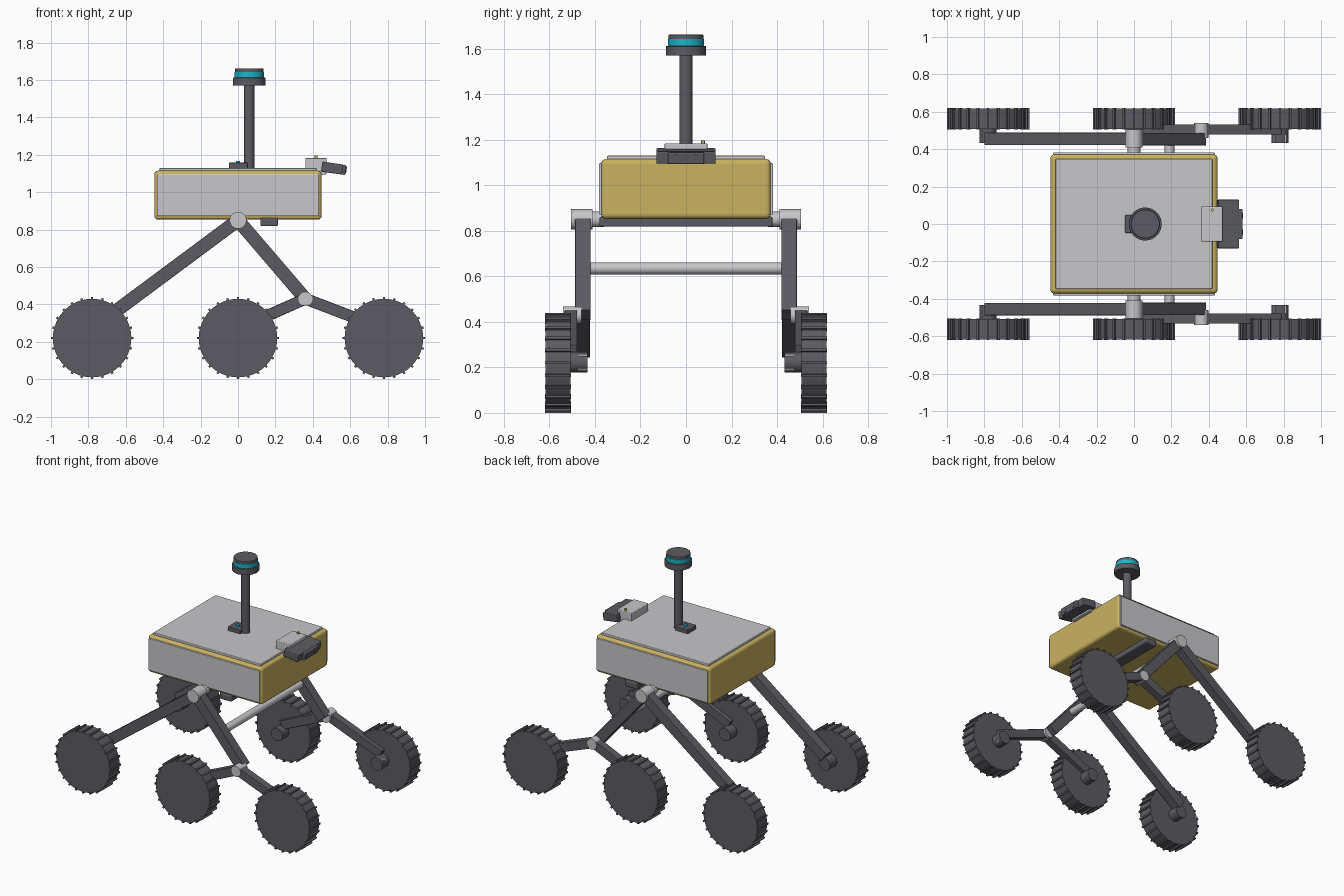
import bpy, bmesh, math
from mathutils import Matrix, Vector

if "Cube" in bpy.data.objects:
    bpy.data.objects.remove(bpy.data.objects["Cube"])


def material(name, rgb):
    m = bpy.data.materials.new(name)
    m.diffuse_color = (*rgb, 1)
    m.use_nodes = True
    m.node_tree.nodes["Principled BSDF"].inputs["Base Color"].default_value = m.diffuse_color
    return m


DARK = material("dark grey", (0.108, 0.105, 0.122))
SILVER = material("light grey", (0.57, 0.57, 0.59))
GOLD = material("gold", (0.59, 0.45, 0.12))
CYAN = material("cyan", (0.01, 0.46, 0.58))


def finish(name, bm, mat, bevel=0.0, smooth=True):
    me = bpy.data.meshes.new(name)
    bm.to_mesh(me)
    bm.free()
    me.materials.append(mat)
    ob = bpy.data.objects.new(name, me)
    bpy.context.collection.objects.link(ob)
    if bevel:
        b = ob.modifiers.new("bevel", 'BEVEL')
        b.width, b.segments = bevel, 3
    if smooth:
        bpy.ops.object.select_all(action='DESELECT')
        ob.select_set(True)
        bpy.context.view_layer.objects.active = ob
        bpy.ops.object.shade_smooth_by_angle(angle=math.radians(30))
    return ob


def add_box(bm, matrix, size):
    bmesh.ops.create_cube(bm, size=1, matrix=matrix @ Matrix.Diagonal((*size, 1)))


def box(name, lo, hi, mat, bevel=0.0, pitch=0.0):
    lo, hi = Vector(lo), Vector(hi)
    bm = bmesh.new()
    add_box(bm, Matrix.Translation((lo + hi) / 2) @ Matrix.Rotation(pitch, 4, 'Y'), hi - lo)
    return finish(name, bm, mat, bevel, smooth=False)


def rod(name, a, b, r, mat, seg=32, bevel=0.0):
    a, b = Vector(a), Vector(b)
    d = b - a
    bm = bmesh.new()
    bmesh.ops.create_cone(
        bm, cap_ends=True, segments=seg, radius1=r, radius2=r, depth=d.length,
        matrix=Matrix.Translation((a + b) / 2) @ d.to_track_quat('Z', 'Y').to_matrix().to_4x4())
    return finish(name, bm, mat, bevel)


def beam(name, a, b, y0, y1, thick, mat):
    """Square bar between two (x, z) points, spanning y0 to y1."""
    dx, dz = b[0] - a[0], b[1] - a[1]
    mid = ((a[0] + b[0]) / 2, (y0 + y1) / 2, (a[1] + b[1]) / 2)
    bm = bmesh.new()
    add_box(bm, Matrix.Translation(mid) @ Matrix.Rotation(-math.atan2(dz, dx), 4, 'Y'),
            (math.hypot(dx, dz), abs(y1 - y0), thick))
    return finish(name, bm, mat, 0.003, smooth=False)


def wheel(name, x, s):
    """Drum with raised tread bars."""
    c = Vector((x, s * 0.563, 0.22))
    bm = bmesh.new()
    bmesh.ops.create_cone(bm, cap_ends=True, segments=48, radius1=0.21, radius2=0.21,
                          depth=0.11, matrix=Matrix.Translation(c) @ Matrix.Rotation(math.pi / 2, 4, 'X'))
    for i in range(24):
        m = (Matrix.Translation(c) @ Matrix.Rotation(i * math.tau / 24, 4, 'Y')
             @ Matrix.Translation((0, 0, 0.21)))
        add_box(bm, m, (0.012, 0.114, 0.02))
    return finish(name, bm, DARK)


# Body, cover panels and belly box
box("body", (-0.447, -0.372, 0.853), (0.447, 0.372, 1.115), GOLD, 0.02)
box("top_panel", (-0.42, -0.347, 1.11), (0.42, 0.347, 1.13), SILVER, 0.004)
for s, side in ((-1, "right"), (1, "left")):
    y0, y1 = sorted((s * 0.36, s * 0.382))
    box(side + "_panel", (-0.433, y0, 0.872), (0.433, y1, 1.097), SILVER, 0.004)
box("belly_box", (0.12, -0.38, 0.818), (0.213, 0.38, 0.862), DARK, 0.008)

# Suspension and wheels on both sides
PIVOT, BOGIE = (0, 0.85), (0.36, 0.43)
for s, side in ((-1, "right"), (1, "left")):
    beam(side + "_rear_rocker_arm", PIVOT, (-0.78, 0.27), s * 0.422, s * 0.488, 0.072, DARK)
    beam(side + "_front_rocker_arm", PIVOT, BOGIE, s * 0.42, s * 0.487, 0.072, DARK)
    rod(side + "_rocker_pivot", (0, s * 0.41, 0.85), (0, s * 0.505, 0.85), 0.045, SILVER)
    rod(side + "_rocker_axle", (0, s * 0.36, 0.85), (0, s * 0.42, 0.85), 0.034, SILVER)
    beam(side + "_middle_bogie_arm", BOGIE, (0, 0.27), s * 0.478, s * 0.533, 0.062, DARK)
    beam(side + "_front_bogie_arm", BOGIE, (0.78, 0.27), s * 0.478, s * 0.533, 0.062, DARK)
    rod(side + "_bogie_pivot", (0.36, s * 0.46, 0.43), (0.36, s * 0.541, 0.43), 0.038, SILVER)
    for x, pos in ((-0.78, "rear"), (0, "middle"), (0.78, "front")):
        wheel(f"{side}_{pos}_wheel", x, s)
        rod(f"{side}_{pos}_hub", (x, s * 0.432, 0.222), (x, s * 0.52, 0.222), 0.045, DARK)
    # Light pins around the front hub
    for i in range(4):
        a = math.pi / 4 + i * math.pi / 2
        px, pz = 0.78 + 0.04 * math.cos(a), 0.222 + 0.04 * math.sin(a)
        rod(f"{side}_hub_pin_{i}", (px, s * 0.436, pz), (px, s * 0.475, pz), 0.009, SILVER, 8)
rod("cross_bar", (0.19, -0.43, 0.635), (0.19, 0.43, 0.635), 0.026, SILVER)

# Mast with sensor head
rod("mast", (0.06, 0, 1.12), (0.06, 0, 1.59), 0.029, DARK)
rod("head_base", (0.06, 0, 1.57), (0.06, 0, 1.612), 0.088, DARK, 48, 0.003)
rod("head_cap", (0.06, 0, 1.605), (0.06, 0, 1.662), 0.077, DARK, 48, 0.003)
rod("head_band", (0.06, 0, 1.614), (0.06, 0, 1.643), 0.079, CYAN, 48)

# Small module at the foot of the mast
box("mast_module", (-0.048, -0.048, 1.125), (0.05, 0.048, 1.158), DARK, 0.004)
rod("module_light", (0, 0, 1.15), (0, 0, 1.168), 0.012, CYAN, 16)

# Front camera on its mount
box("camera_mount", (0.36, -0.094, 1.095), (0.473, 0.094, 1.184), SILVER, 0.005)
rod("mount_light", (0.418, 0.075, 1.18), (0.418, 0.075, 1.196), 0.008, GOLD, 12)
tilt = math.radians(8)
box("camera", (0.447, -0.13, 1.102), (0.56, 0.13, 1.156), DARK, 0.005, tilt)
box("camera_face", (0.545, -0.08, 1.094), (0.577, 0.08, 1.146), DARK, 0.006, tilt)
for y in (-0.045, 0.045):
    rod("camera_lens", (0.56, y, 1.12), (0.58, y, 1.117), 0.018, DARK, 20)
